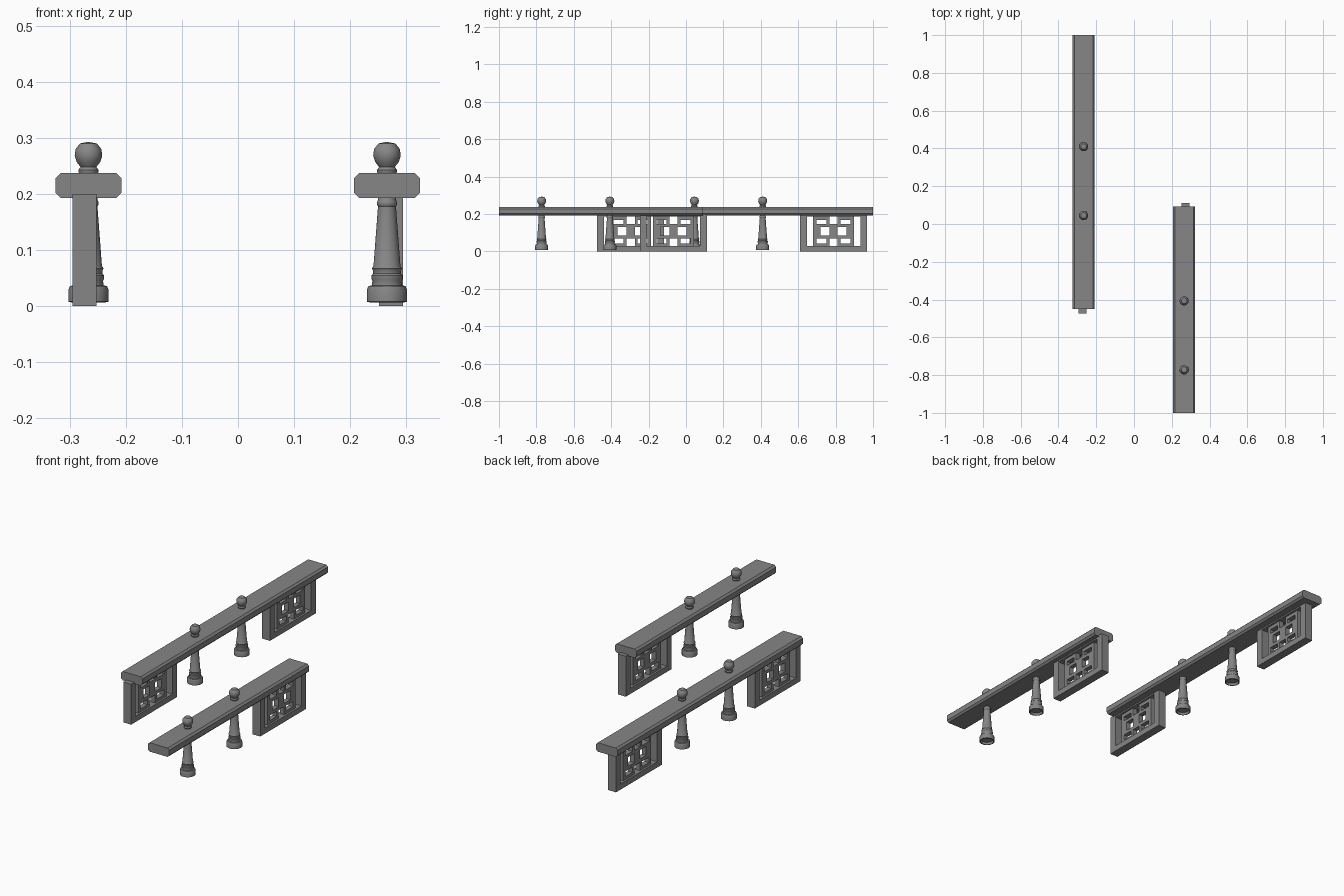
import bpy, bmesh, math

cube = bpy.data.objects.get("Cube")
if cube:
    bpy.data.objects.remove(cube, do_unlink=True)

grey = bpy.data.materials.new("stone_grey")
grey.use_nodes = True
colour = (0.24, 0.24, 0.24, 1)
grey.diffuse_color = colour
grey.node_tree.nodes["Principled BSDF"].inputs["Base Color"].default_value = colour


def finish(name, bm):
    bmesh.ops.recalc_face_normals(bm, faces=bm.faces)
    mesh = bpy.data.meshes.new(name)
    bm.to_mesh(mesh)
    bm.free()
    mesh.materials.append(grey)
    obj = bpy.data.objects.new(name, mesh)
    bpy.context.collection.objects.link(obj)
    return obj


def add_box(bm, x0, x1, y0, y1, z0, z1):
    verts = bmesh.ops.create_cube(bm, size=1)["verts"]
    for v in verts:
        v.co.x = x1 if v.co.x > 0 else x0
        v.co.y = y1 if v.co.y > 0 else y0
        v.co.z = z1 if v.co.z > 0 else z0


# Long top rail with chamfered edges
def rail(name, x, y0, y1, half=0.0585, z0=0.193, z1=0.237, c=0.009):
    section = [(-half + c, z0), (half - c, z0), (half, z0 + c), (half, z1 - c),
               (half - c, z1), (-half + c, z1), (-half, z1 - c), (-half, z0 + c)]
    bm = bmesh.new()
    face = bm.faces.new([bm.verts.new((x + px, y0, pz)) for px, pz in section])
    new = bmesh.ops.extrude_face_region(bm, geom=[face])["geom"]
    bmesh.ops.translate(bm, vec=(0, y1 - y0, 0),
                        verts=[g for g in new if isinstance(g, bmesh.types.BMVert)])
    bm.faces.new([v for v in face.verts]) if not face.is_valid else None
    finish(name, bm)


# Turned baluster: hollow foot, rings, tapered shaft and ball finial
PROFILE = [(0, .02), (.027, .018), (.031, .007), (.036, .008), (.036, .029), (.033, .036),
           (.027, .037), (.026, .045), (.028, .049), (.028, .055), (.025, .058),
           (.025, .064), (.027, .067), (.024, .072), (.016, .178), (.018, .181),
           (.018, .186), (.016, .189), (.016, .236), (.018, .239), (.018, .243),
           (.014, .248), (.021, .257), (.0245, .268), (.023, .28), (.015, .29), (0, .293)]


def baluster(name, x, y, sides=14):
    bm = bmesh.new()
    verts = [bm.verts.new((x + r, y, z)) for r, z in PROFILE]
    edges = [bm.edges.new(pair) for pair in zip(verts, verts[1:])]
    bmesh.ops.spin(bm, geom=verts + edges, cent=(x, y, 0), axis=(0, 0, 1),
                   angle=math.tau, steps=sides, use_merge=True)
    bmesh.ops.remove_doubles(bm, verts=bm.verts, dist=0.0002)
    obj = finish(name, bm)
    bpy.context.view_layer.objects.active = obj
    obj.select_set(True)
    bpy.ops.object.shade_smooth_by_angle(angle=math.radians(35))
    obj.select_set(False)


# Framed panel
def panel(name, x, y, half=0.179, t=0.0215):
    bm = bmesh.new()
    for s in (-1, 1):
        y0, y1 = sorted((y + s * half, y + s * (half - 0.036)))
        add_box(bm, x - t, x + t, y0, y1, 0, 0.2)
    inner = half - 0.036
    add_box(bm, x - t, x + t, y - inner, y + inner, 0, 0.028)
    add_box(bm, x - t, x + t, y - inner, y + inner, 0.186, 0.2)
    finish(name + "_frame", bm)

    # Lattice: the grid cells that are solid, mirrored about the panel centre
    d = 0.012
    cols = [0, 0.022, 0.037, 0.07, 0.091, 0.109]
    rows = [0.028, 0.042, 0.068, 0.085, 0.13, 0.146, 0.168, 0.186]
    pattern = ["01111", "01001", "11111", "10011", "11111", "01001", "01111"]
    bm = bmesh.new()
    for z0, z1, line in zip(rows, rows[1:], pattern):
        for a, b, solid in zip(cols, cols[1:], line):
            if solid == "1":
                add_box(bm, x - d, x + d, y + a, y + b, z0, z1)
                add_box(bm, x - d, x + d, y - b, y - a, z0, z1)
    # Join neighbouring cells and drop the hidden walls between them
    bmesh.ops.remove_doubles(bm, verts=bm.verts, dist=0.0001)
    seen = {}
    for f in bm.faces:
        c = f.calc_center_median()
        seen.setdefault(tuple(round(v, 4) for v in c), []).append(f)
    walls = [f for f in bm.faces
             if abs(f.normal.x) < 0.5 and any(
                 len(e.link_faces) > 3 for e in f.edges) and all(
                 any(g.normal.x > 0.5 for g in e.link_faces) and
                 sum(g.normal.x > 0.5 for g in e.link_faces) == 2
                 for e in f.edges if abs(e.verts[0].co.x - x - d) < 1e-4
                 and abs(e.verts[1].co.x - x - d) < 1e-4)]
    bmesh.ops.delete(bm, geom=walls, context='FACES_ONLY')
    bmesh.ops.dissolve_limit(bm, angle_limit=0.01, verts=bm.verts, edges=bm.edges)
    finish(name + "_lattice", bm)


# Two parallel railings
rail("right_rail", -0.2665, -0.45, 1.0)
rail("left_rail", 0.2655, -1.0, 0.092)
for i, y in enumerate((0.045, 0.41)):
    baluster(f"right_baluster_{i + 1}", -0.2665, y)
for i, y in enumerate((-0.772, -0.407)):
    baluster(f"left_baluster_{i + 1}", 0.2655, y)
panel("right_front_panel", -0.2735, -0.296)
panel("right_back_panel", -0.2735, 0.789)
panel("left_panel", 0.2725, -0.067)
